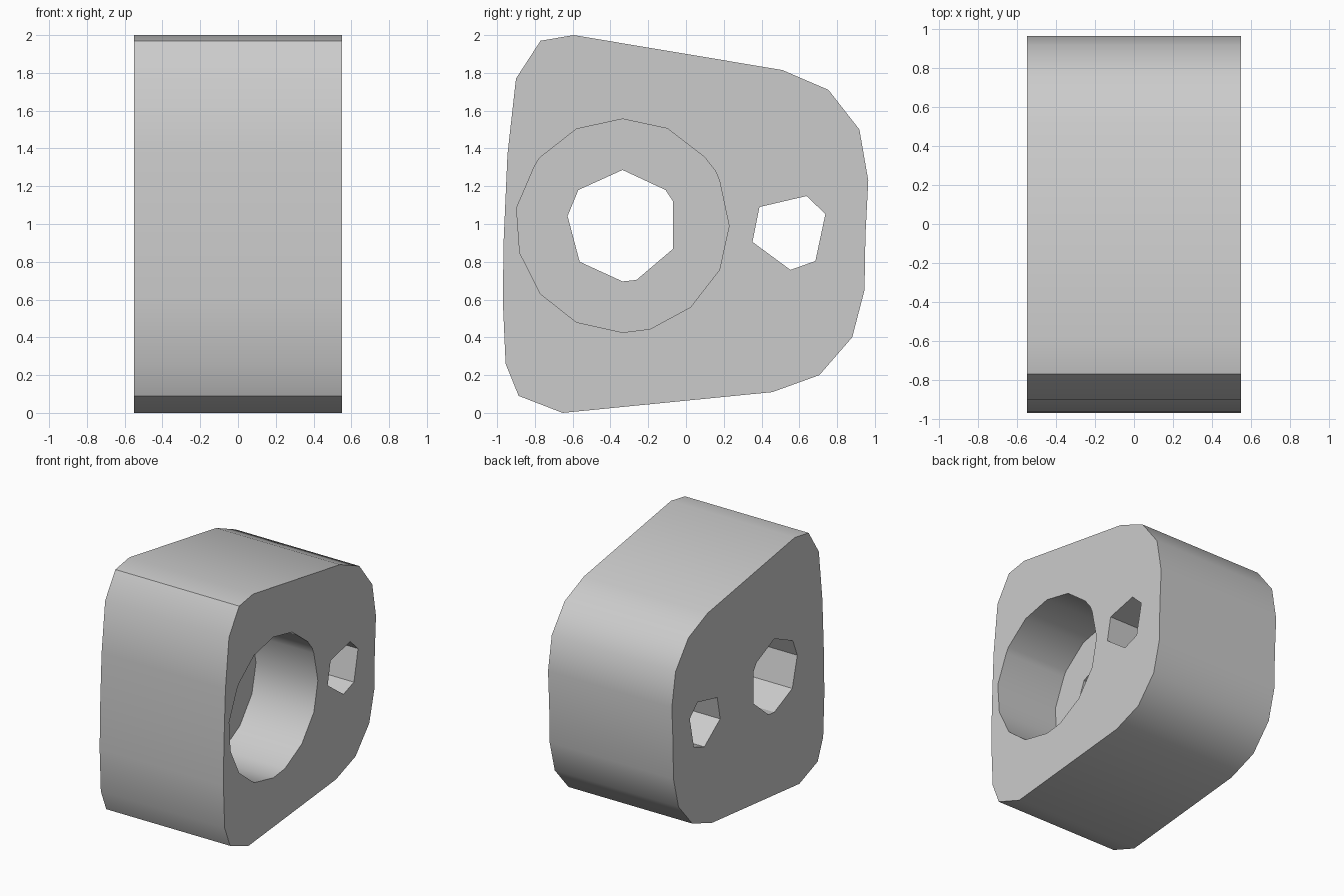
import bpy
import bmesh
import math

cube = bpy.data.objects.get("Cube")
if cube:
    bpy.data.objects.remove(cube, do_unlink=True)

HALF = 0.55   # half of the block width
FLOOR = 0.0   # depth plane where the wide bore ends

# Side profiles as (y, z) points
OUTLINE = [(-.595, 2), (-.77, 1.97), (-.9, 1.77), (-.945, 1.37), (-.965, .92),
           (-.97, .6), (-.955, .26), (-.886, .09), (-.653, 0), (.457, .11),
           (.706, .2), (.88, .4), (.945, .65), (.95, .94), (.965, 1.23),
           (.918, 1.5), (.754, 1.71), (.51, 1.815)]
WIDE_BORE = [(-.336, 1.556), (-.58, 1.503), (-.775, 1.35), (-.8, 1.31),
             (-.897, 1.085), (-.88, .847), (-.77, .63), (-.58, .48),
             (-.336, .426), (-.19, .444), (.024, .56), (.177, .757),
             (.228, .99), (.177, 1.23), (.156, 1.28), (.098, 1.354), (-.098, 1.505)]
NARROW_BORE = [(-.336, 1.286), (-.57, 1.18), (-.627, 1.042), (-.563, .8),
               (-.336, .696), (-.262, .704), (-.069, .868), (-.069, 1.12), (-.108, 1.18)]
SMALL_HOLE = [(.638, 1.148), (.389, 1.09), (.352, .905),
              (.553, .757), (.685, .804), (.738, 1.053)]


def add_ring(bm, profile, x):
    """Closed loop of edges at the given x."""
    verts = [bm.verts.new((x, y, z)) for y, z in profile]
    edges = [bm.edges.new((a, b)) for a, b in zip(verts, verts[1:] + verts[:1])]
    return verts, edges


def add_wall(bm, profile, x_low, x_high):
    """Band of quads between two rings; returns the edges of both rings."""
    low, low_edges = add_ring(bm, profile, x_low)
    high, high_edges = add_ring(bm, profile, x_high)
    for i in range(len(profile)):
        j = (i + 1) % len(profile)
        bm.faces.new((low[i], low[j], high[j], high[i]))
    return low_edges, high_edges


bm = bmesh.new()

# Outer wall and the walls of the holes
outer_left, outer_right = add_wall(bm, OUTLINE, -HALF, HALF)
small_left, small_right = add_wall(bm, SMALL_HOLE, -HALF, HALF)
narrow_left, narrow_right = add_wall(bm, NARROW_BORE, -HALF, FLOOR)
wide_left, wide_right = add_wall(bm, WIDE_BORE, FLOOR, HALF)

# Flat sides and the step between the two bores
for rim in (outer_right + small_right + wide_right,
            outer_left + small_left + narrow_left,
            wide_left + narrow_right):
    bmesh.ops.triangle_fill(bm, edges=rim, use_beauty=True)

bmesh.ops.recalc_face_normals(bm, faces=bm.faces[:])
mesh = bpy.data.meshes.new("bored_block")
bm.to_mesh(mesh)
bm.free()

block = bpy.data.objects.new("bored_block", mesh)
bpy.context.collection.objects.link(block)

# Plain grey material
grey = bpy.data.materials.new("plain grey")
grey.use_nodes = True
colour = (0.6, 0.6, 0.6, 1)
grey.diffuse_color = colour
grey.node_tree.nodes["Principled BSDF"].inputs["Base Color"].default_value = colour
mesh.materials.append(grey)

# Smooth walls with sharp corners kept
bpy.ops.object.select_all(action="DESELECT")
block.select_set(True)
bpy.context.view_layer.objects.active = block
bpy.ops.object.shade_smooth_by_angle(angle=math.radians(30))
